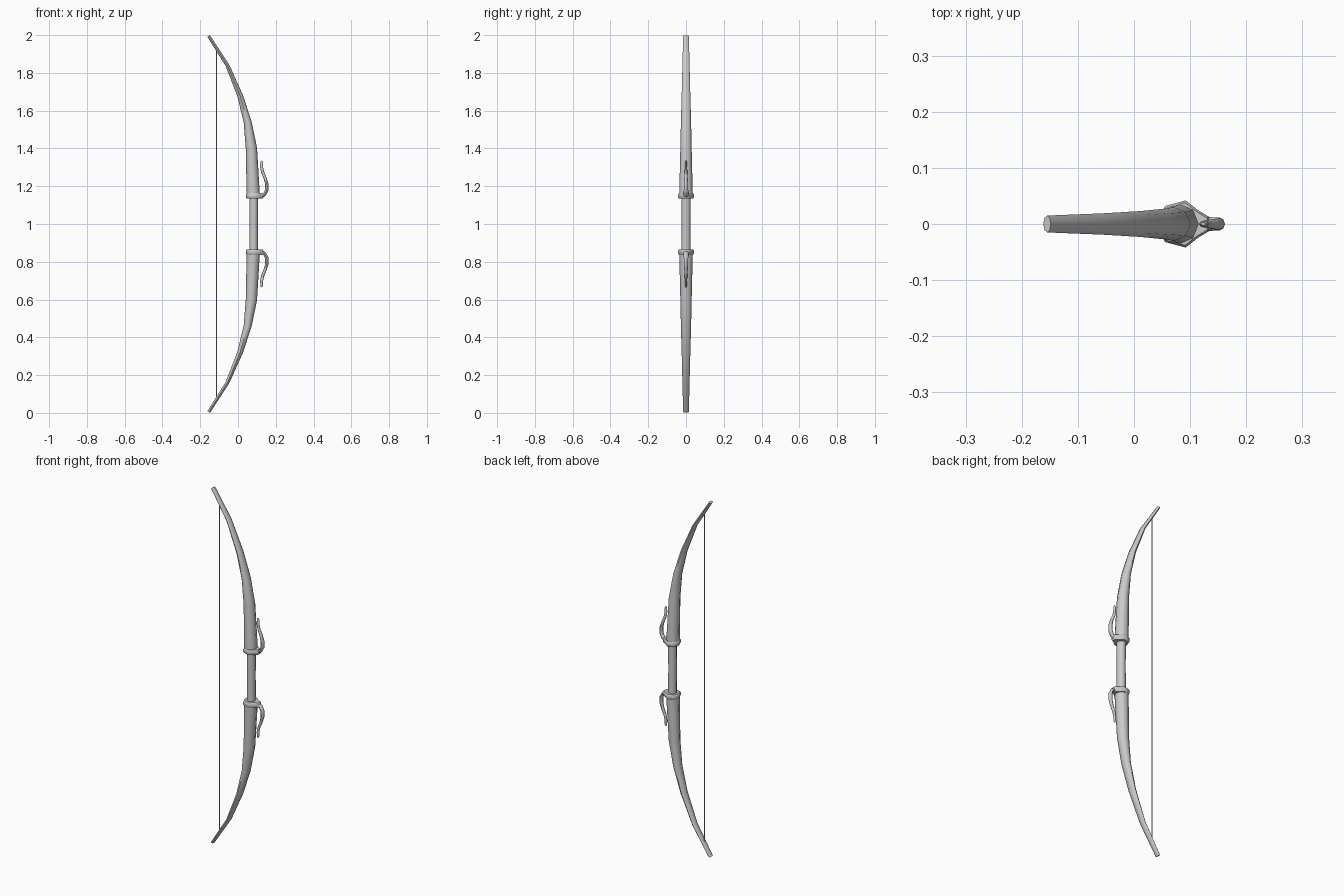
import bpy, bmesh
from math import sin, cos, tau, radians
from mathutils import Vector

if "Cube" in bpy.data.objects:
    bpy.data.objects.remove(bpy.data.objects["Cube"])


def finish(name, bm, mirrored=True, angle=50):
    bmesh.ops.recalc_face_normals(bm, faces=bm.faces)
    me = bpy.data.meshes.new(name)
    bm.to_mesh(me)
    bm.free()
    ob = bpy.data.objects.new(name, me)
    bpy.context.collection.objects.link(ob)
    bpy.ops.object.select_all(action='DESELECT')
    ob.select_set(True)
    bpy.context.view_layer.objects.active = ob
    bpy.ops.object.shade_smooth_by_angle(angle=radians(angle))
    if mirrored:  # local origin sits at mid-height, so mirror there
        ob.location.z = 1
        mod = ob.modifiers.new("lower_half", 'MIRROR')
        mod.use_axis = (False, False, True)
        mod.use_mirror_merge = False
    return ob


def skin(bm, rings):
    """Bridge equal-sized vertex rings and cap both ends."""
    rings = [[bm.verts.new(p) for p in r] for r in rings]
    n = len(rings[0])
    for a, b in zip(rings, rings[1:]):
        for i in range(n):
            j = (i + 1) % n
            bm.faces.new((a[i], a[j], b[j], b[i]))
    bm.faces.new(rings[0])
    bm.faces.new(rings[-1])


def sweep(name, path, sides, **kw):
    """path: (x, z, half thickness, half width in y), swept in the xz plane."""
    bm = bmesh.new()
    pts = [Vector((p[0], 0, p[1])) for p in path]
    rings = []
    for k, (x, z, t, w) in enumerate(path):
        d1 = (pts[k] - pts[max(k - 1, 0)]).normalized()
        d2 = (pts[min(k + 1, len(pts) - 1)] - pts[k]).normalized()
        d = (d1 + d2).normalized()
        side = Vector((d.z, 0, -d.x))
        rings.append([pts[k] + side * t * cos(tau * i / sides)
                      + Vector((0, w * sin(tau * i / sides), 0)) for i in range(sides)])
    skin(bm, rings)
    return finish(name, bm, **kw)


# Grip between the two collars
sweep("grip", [(0.083, 0.85, 0.023, 0.025), (0.083, 1.0, 0.022, 0.023),
               (0.083, 1.15, 0.023, 0.025)], 8, mirrored=False)

# Curved tapering limbs (z measured from mid-height)
sweep("limbs", [(0.081, 0.145, 0.035, 0.036), (0.071, 0.40, 0.030, 0.030),
                (0.051, 0.54, 0.021, 0.027), (0.011, 0.68, 0.015, 0.023),
                (-0.056, 0.84, 0.010, 0.019), (-0.155, 0.995, 0.008, 0.015)], 8)

# Teardrop collars that narrow towards the hooks
half = [(0.055, 0.032), (0.092, 0.042), (0.115, 0.024), (0.135, 0.012)]
outline = [(0.042, 0)] + half + [(x, -y) for x, y in reversed(half)]
bm = bmesh.new()
levels = [(0.134, 0.90), (0.141, 1.0), (0.155, 1.0), (0.163, 0.90)]
skin(bm, [[(0.083 + (x - 0.083) * s, y * s, z) for x, y in outline] for z, s in levels])
finish("collars", bm)

# Curled hooks in front of the limbs
sweep("hooks", [(0.118, 0.147, 0.010, 0.014), (0.140, 0.155, 0.009, 0.012),
                (0.152, 0.178, 0.009, 0.012), (0.153, 0.21, 0.009, 0.011),
                (0.143, 0.245, 0.008, 0.009), (0.130, 0.275, 0.008, 0.007),
                (0.124, 0.305, 0.008, 0.006), (0.126, 0.325, 0.007, 0.005),
                (0.123, 0.334, 0.004, 0.003)], 8)

# Bowstring
sweep("bowstring", [(-0.115, 0.07, 0.0025, 0.0025), (-0.115, 1.93, 0.0025, 0.0025)],
      6, mirrored=False)
